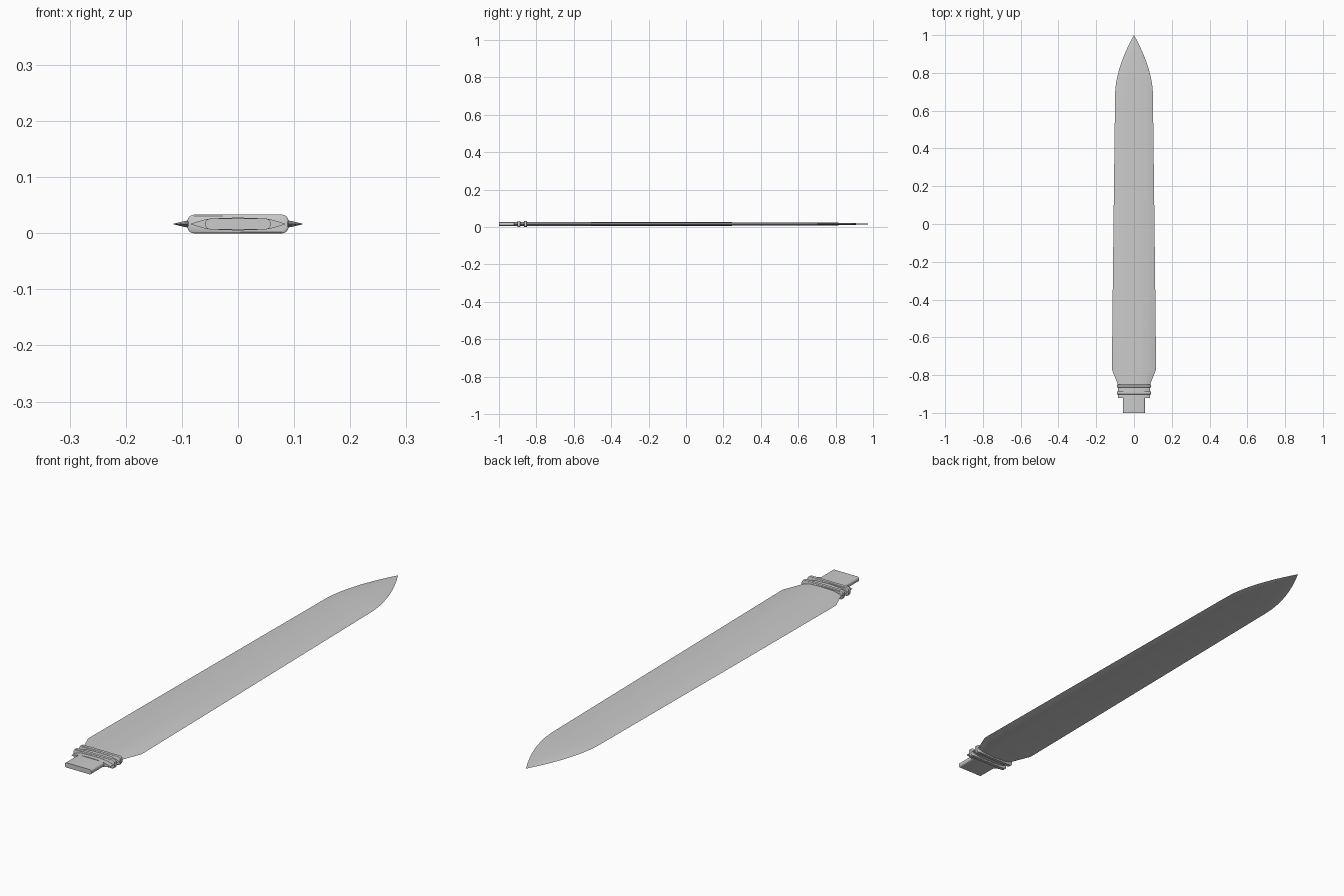
import bpy, bmesh, math

cube = bpy.data.objects.get("Cube")
if cube:
    bpy.data.objects.remove(cube, do_unlink=True)

MID = 0.0165  # height of the blade's centre plane

steel = bpy.data.materials.new("steel grey")
steel.use_nodes = True
steel.diffuse_color = (0.6, 0.6, 0.6, 1)
steel.node_tree.nodes["Principled BSDF"].inputs["Base Color"].default_value = (0.6, 0.6, 0.6, 1)


def loft(name, sections, angle):
    """Bridge equal-length rings of points and cap both ends."""
    bm = bmesh.new()
    rings = [[bm.verts.new(p) for p in s] for s in sections]
    n = len(rings[0])
    for a, b in zip(rings, rings[1:]):
        for i in range(n):
            j = (i + 1) % n
            bm.faces.new((a[i], a[j], b[j], b[i]))
    bm.faces.new(rings[0])
    bm.faces.new(rings[-1])
    bmesh.ops.recalc_face_normals(bm, faces=bm.faces)
    mesh = bpy.data.meshes.new(name)
    bm.to_mesh(mesh)
    bm.free()
    mesh.materials.append(steel)
    obj = bpy.data.objects.new(name, mesh)
    bpy.context.collection.objects.link(obj)
    bpy.ops.object.select_all(action='DESELECT')
    obj.select_set(True)
    bpy.context.view_layer.objects.active = obj
    bpy.ops.object.shade_smooth_by_angle(angle=math.radians(angle))
    return obj


def lens(y, w, t):
    """Blade section: sharp edges, full cheeks and a low central ridge."""
    half = [(1, 0), (0.84, 0.4), (0.64, 0.8), (0.33, 0.92), (0, 1)]
    top = half + [(-x, z) for x, z in half[-2::-1]]
    loop = top + [(x, -z) for x, z in top[-2:0:-1]]
    return [(x * w, y, MID + z * t) for x, z in loop]


def rounded(y, w, h, r):
    """Rounded rectangle section, w and h are half sizes."""
    pts = []
    for k, (sx, sz) in enumerate([(1, 1), (-1, 1), (-1, -1), (1, -1)]):
        for s in range(5):
            a = math.pi / 2 * (k + s / 4)
            pts.append((sx * (w - r) + r * math.cos(a), y,
                        MID + sz * (h - r) + r * math.sin(a)))
    return pts


# Blade: narrow shoulder, long gentle taper, curved point
stations = [(-0.92, 0.085, 0.0115), (-0.85, 0.085, 0.0115), (-0.77, 0.117, 0.0115),
            (-0.3, 0.112, 0.011), (0.2, 0.106, 0.0095), (0.69, 0.1, 0.008)]
for s in range(1, 11):
    f = s / 10
    width = 0.1 * (1 - f ** 1.75)
    stations.append((0.69 + 0.31 * f, max(width, 0.0004),
                     max(0.008 * (1 - f ** 2), 0.0004)))
loft("blade", [lens(*s) for s in stations], 30)

# Tang
loft("tang", [rounded(y, 0.058, 0.0095, 0.008) for y in (-1.0, -0.9)], 40)

# Pair of collar rings with softened rims
for label, y in (("front", -0.894), ("rear", -0.858)):
    loft(label + "_collar_ring",
         [rounded(y + dy, 0.09 - inset, 0.0165 - inset, 0.011)
          for dy, inset in ((-0.008, 0.002), (-0.006, 0), (0.006, 0), (0.008, 0.002))], 40)
